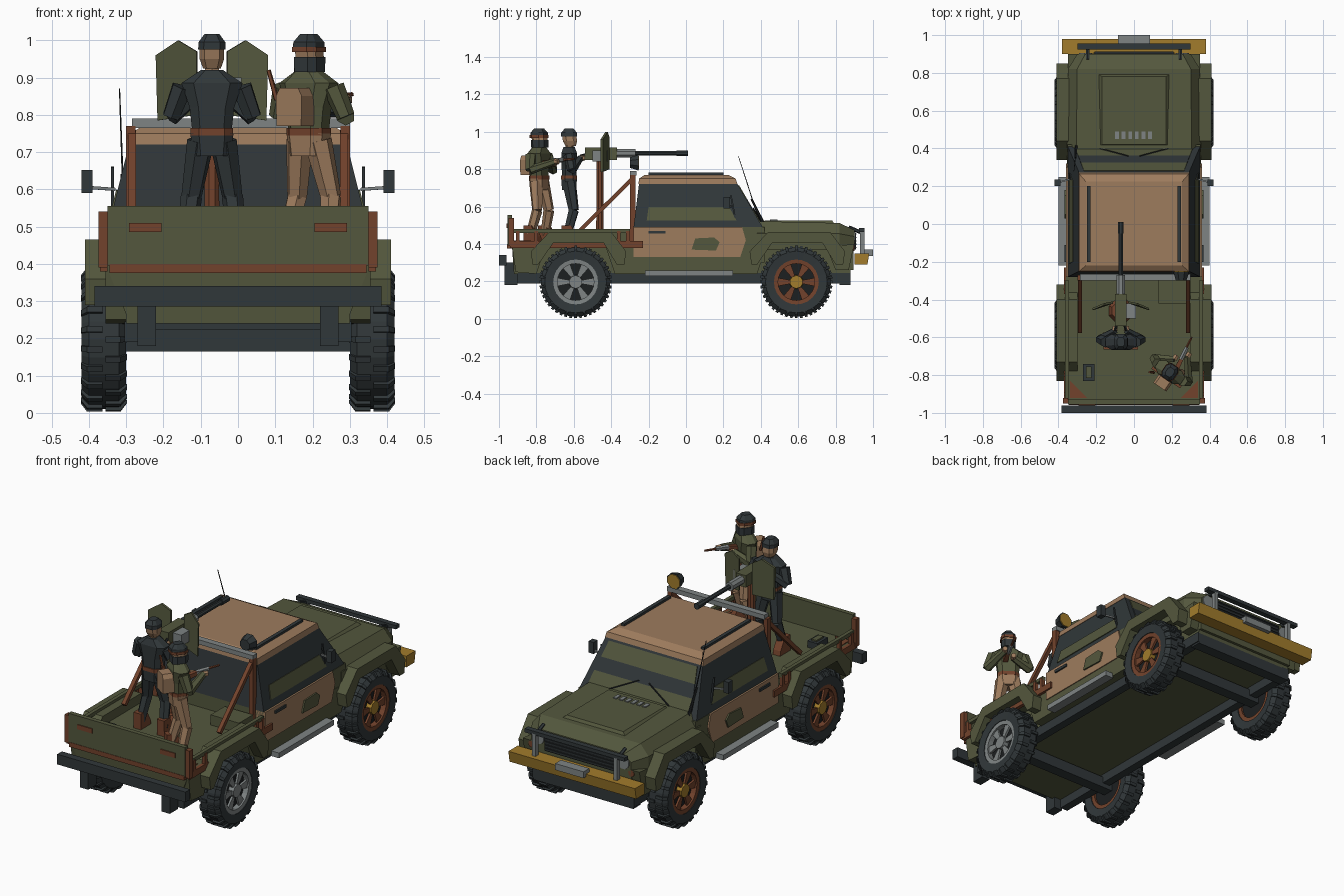
import bpy, bmesh, math
from mathutils import Vector

cube = bpy.data.objects.get("Cube")
if cube:
    bpy.data.objects.remove(cube, do_unlink=True)


def material(name, r, g, b):
    m = bpy.data.materials.new(name)
    m.use_nodes = True
    m.diffuse_color = (r, g, b, 1)
    m.node_tree.nodes["Principled BSDF"].inputs["Base Color"].default_value = (r, g, b, 1)
    return m


OLIVE = material("olive", .088, .096, .047)
TAN = material("tan", .34, .20, .11)
RUST = material("rust", .17, .055, .025)
DARK = material("dark slate", .03, .038, .041)
BLACK = material("black", .012, .014, .015)
GREY = material("grey", .21, .23, .23)
YELLOW = material("ochre yellow", .36, .20, .025)


def mesh(name, verts, faces, mat):
    bm = bmesh.new()
    vs = [bm.verts.new(v) for v in verts]
    for f in faces:
        bm.faces.new([vs[i] for i in f])
    bmesh.ops.recalc_face_normals(bm, faces=bm.faces)
    me = bpy.data.meshes.new(name)
    bm.to_mesh(me)
    bm.free()
    me.materials.append(mat)
    ob = bpy.data.objects.new(name, me)
    bpy.context.collection.objects.link(ob)
    return ob


def loft(name, rings, mat, closed=False):
    """Skin a row of equal rings; cap the ends unless closed into a loop."""
    n, k = len(rings[0]), len(rings)
    faces = [(i*n+j, i*n+(j+1) % n, (i+1) % k*n+(j+1) % n, (i+1) % k*n+j)
             for i in range(k if closed else k-1) for j in range(n)]
    if not closed:
        faces += [tuple(range(n)), tuple(range((k-1)*n, k*n))]
    return mesh(name, [p for r in rings for p in r], faces, mat)


def rect(x0, x1, y0, y1, z):
    return [(x0, y0, z), (x1, y0, z), (x1, y1, z), (x0, y1, z)]


def box(name, x0, x1, y0, y1, z0, z1, mat):
    return loft(name, [rect(x0, x1, y0, y1, z0), rect(x0, x1, y0, y1, z1)], mat)


def prism(name, yz, x0, x1, mat):
    return loft(name, [[(x, y, z) for y, z in yz] for x in (x0, x1)], mat)


def limb(name, a, b, r0, r1, mat, sides=6):
    """Tapered rod between two points."""
    a, b = Vector(a), Vector(b)
    q = (b-a).to_track_quat('Z', 'Y')
    ring = lambda c, r: [c + q @ Vector((r*math.cos(t), r*math.sin(t), 0))
                         for t in (math.tau*(i+.5)/sides for i in range(sides))]
    return loft(name, [ring(a, r0), ring(b, r1)], mat)


def panel(name, pts, mat, out, t=.006):
    """Thin plate lifted from the surface along 'out'."""
    o = Vector(out).normalized()*t
    return loft(name, [[Vector(p)-o for p in pts], [Vector(p)+o for p in pts]], mat)


# Wheels
def wheel(tag, s, cy, rim, hub):
    c = Vector((s*.36, cy, .197))
    def at(x, r, a):
        return c + Vector((s*x, r*math.cos(a), r*math.sin(a)))
    def lathe(name, prof, mat, n=24):
        loft(name, [[at(x, r, math.tau*i/n) for x, r in prof] for i in range(n)], mat, True)
    lathe(tag+"_tyre", [(-.055, .12), (-.06, .165), (-.04, .186), (.04, .186),
                        (.06, .165), (.055, .12)], DARK)
    lathe(tag+"_rim", [(-.05, .122), (.052, .122), (.05, .098), (-.05, .098)], rim)
    limb(tag+"_brake_disc", at(-.04, 0, 0), at(.02, 0, 0), .11, .11, BLACK, 16)
    limb(tag+"_hub", at(0, 0, 0), at(.05, 0, 0), .04, .035, hub, 10)
    for i in range(6):
        a = math.tau*i/6
        rim_pts = [(.03, a-.3), (.03, a+.3), (.11, a+.22), (.11, a-.22)]
        panel(tag+"_spoke", [at(.035, r, t) for r, t in rim_pts], rim, (s, 0, 0))
    for i in range(22):
        a = math.tau*i/22
        for k, o in ((-1, 0), (1, .14)):
            ends = [[at(x, r, a+o+d) for r, d in ((.165, -.045), (.165, .045), (h, .04), (h, -.04))]
                    for x, h in ((k*.004, .194), (k*.045, .194), (k*.062, .172))]
            loft(tag+"_tread_lug", ends, DARK)


for s, side in ((1, "left"), (-1, "right")):
    wheel("front_%s_wheel" % side, s, .59, RUST, YELLOW)
    grey = s > 0
    wheel("rear_%s_wheel" % side, s, -.59, GREY if grey else RUST, GREY if grey else YELLOW)

# Chassis and body core
box("body_core", -.3, .3, -.92, .88, .24, .41, OLIVE)
for y in (-.59, .59):
    box("axle_beam", -.32, .32, y-.03, y+.03, .165, .225, DARK)
box("rear_bumper", -.385, .385, -1, -.96, .285, .34, DARK)
box("front_crossbar", -.3, .3, .82, .88, .18, .24, DARK)
box("bed_floor", -.36, .36, -.93, -.27, .385, .415, OLIVE)

for s in (1, -1):
    X = lambda a, b: (s*a, s*b)
    box("chassis_rail", *X(.26, .305), -.9, .88, .19, .245, DARK)
    box("bumper_bracket", *X(.22, .27), -.97, -.9, .18, .3, DARK)
    # Lower side skins between the wheels
    prism("rear_side_skin", [(-.93, .385), (-.91, .25), (-.8, .24), (-.75, .385)], *X(.28, .355), OLIVE)
    prism("sill_skin", [(-.43, .385), (-.38, .24), (.38, .24), (.43, .385)], *X(.28, .355), OLIVE)
    prism("nose_side_skin", [(.75, .385), (.8, .26), (.87, .26), (.9, .4)], *X(.28, .35), OLIVE)
    # Fender flares
    for c in (-.57, .6):
        prism("fender_flare", [(c-.26, .36), (c-.16, .465), (c+.17, .465), (c+.25, .36), (c+.24, .29),
                               (c+.2, .29), (c+.13, .405), (c-.14, .405), (c-.22, .29), (c-.25, .29)],
              *X(.3, .41), OLIVE)
    # Door, handle, patch, step
    prism("door", [(-.28, .33), (.29, .33), (.32, .42), (.3, .49), (-.28, .49)], *X(.3, .36), TAN)
    for nm, yz, m in (("door_patch", [(.03, .37), (.05, .43), (.15, .435), (.18, .41), (.16, .365)], OLIVE),
                      ("door_handle", [(-.2, .455), (-.2, .47), (-.11, .47), (-.11, .455)], DARK)):
        panel(nm, [(s*.362, y, z) for y, z in yz], m, (1, 0, 0))
    box("side_step", *X(.35, .4), -.22, .25, .23, .258, GREY)
    # Bed rails and stanchions
    box("bed_side_band", *X(.35, .37), -.94, -.23, .38, .415, RUST)
    box("bed_rail", *X(.345, .365), -.93, -.3, .46, .48, OLIVE)
    for y in (-.9, -.8, -.36, -.31):
        box("rail_stanchion", *X(.35, .37), y-.01, y+.01, .4, .47, RUST)
    box("tailgate_post", *X(.35, .375), -.95, -.92, .39, .54, RUST)
    panel("bed_corner_plate", [(s*.34, -.92, .416), (s*.34, -.83, .416), (s*.25, -.92, .416)], RUST, (0, 0, 1), .003)
    box("tail_reflector", *X(.205, .293), -.96, -.95, .485, .51, RUST)
    # Roll bar
    box("roll_post", *X(.275, .3), -.3, -.27, .4, .77, RUST)
    limb("roll_brace", (s*.285, -.285, .75), (s*.285, -.57, .47), .015, .015, RUST, 4)
    # Mirrors
    limb("mirror_arm", (s*.33, .24, .6), (s*.4, .22, .605), .006, .006, GREY, 4)
    limb("mirror_post", (s*.337, .27, .5), (s*.337, .24, .66), .006, .006, DARK, 4)
    box("mirror", *X(.39, .42), .2, .235, .59, .652, DARK)
    # Roof rails
    box("roof_rail", *X(.23, .25), -.2, .2, .765, .782, DARK)
    # Headlamps and guard hoops
    limb("headlamp", (s*.255, .88, .43), (s*.255, .905, .43), .04, .036, GREY, 12)
    limb("indicator", (s*.3, .87, .38), (s*.3, .9, .38), .02, .018, RUST, 8)
    box("guard_post", *X(.235, .255), .93, .955, .34, .47, GREY)
    limb("guard_strut", (s*.245, .94, .46), (s*.245, .87, .49), .01, .01, DARK, 6)

# Tailgate
box("tailgate", -.35, .35, -.955, -.93, .395, .555, OLIVE)
box("tailgate_band", -.345, .345, -.957, -.92, .375, .4, RUST)
loft("tail_valance", [rect(-.29, .29, -.92, -.8, .24), rect(-.35, .35, -.93, -.8, .385)], OLIVE)

# Cab
box("cab_lower", -.352, .352, -.28, .42, .3, .49, OLIVE)
loft("cab_glasshouse", [rect(-.35, .35, -.28, .41, .49), rect(-.29, .29, -.25, .27, .73)], DARK)
loft("roof", [rect(-.295, .295, -.255, .275, .72), rect(-.29, .29, -.25, .265, .75),
              rect(-.255, .255, -.22, .225, .77)], TAN)
def cab_wall(u, t, s=0):
    """Point on the windscreen (s=0) or on a side window wall (s=+-1)."""
    if s:
        return (s*(.35-.06*t), u, .49+.24*t)
    return (u*(.35-.06*t), .41-.14*t, .49+.24*t)
for t0, t1, m in ((.02, .36, OLIVE), (.62, .93, OLIVE), (.36, .62, DARK)):
    panel("windscreen_band", [cab_wall(u, t, 0) for u, t in ((-.9, t0), (.9, t0), (.9, t1), (-.9, t1))],
          m, (0, .24, .14), .004)
for s in (1, -1):
    panel("side_window_band", [cab_wall(y, t, s) for y, t in ((-.21, .15), (.27, .15), (.23, .45), (-.2, .45))],
          OLIVE, (s*.24, 0, .06), .004)
    limb("wiper", (s*.2, .405, .51), (s*.03, .36, .59), .004, .004, BLACK, 4)

# Hood, grille and front bumper
def hood_ring(y, w, top, mid=.455):
    return [(-w, y, .37), (w, y, .37), (w, y, mid), (w*.86, y, top), (-w*.86, y, top), (-w, y, mid)]
loft("hood", [hood_ring(.38, .355, .522), hood_ring(.82, .35, .512), hood_ring(.9, .3, .475, .44)], OLIVE)
loft("hood_bulge", [rect(-.2, .2, .41, .8, .5), rect(-.17, .17, .42, .78, .527)], OLIVE)
for i in range(6):
    box("hood_vent", -.1+i*.035, -.08+i*.035, .45, .49, .52, .532, GREY)
box("grille", -.215, .215, .89, .908, .37, .46, BLACK)
for i in range(5):
    box("grille_bar", -.21, .21, .905, .912, .378+i*.018, .384+i*.018, DARK)
prism("front_bumper", [(.9, .29), (.97, .29), (.98, .35), (.9, .35)], -.38, .38, YELLOW)
box("guard_crossbar", -.3, .3, .925, .955, .465, .485, DARK)
box("winch_plate", -.085, .085, .95, 1, .335, .37, GREY)
box("nose_panel", -.3, .3, .86, .895, .26, .4, OLIVE)
limb("antenna", (-.305, .4, .5), (-.318, .28, .87), .004, .002, BLACK, 4)
limb("antenna_base", (-.305, .42, .5), (-.31, .35, .64), .008, .006, BLACK, 5)

# Roll bar top, work lamp and bed cargo
box("roll_crossbar", -.285, .3, -.3, -.265, .765, .79, GREY)
limb("work_lamp", (.25, -.3, .835), (.25, -.255, .835), .03, .045, DARK, 8)
limb("work_lamp_lens", (.25, -.256, .835), (.25, -.25, .835), .039, .039, YELLOW, 8)
box("bed_locker", .13, .3, -.42, -.3, .41, .47, OLIVE)
box("ammo_crate", -.27, -.21, -.83, -.74, .41, .45, DARK)
box("ammo_crate_lid", -.255, -.225, -.815, -.755, .45, .458, OLIVE)

# Mounted gun
GX = -.07
limb("gun_post", (GX, -.46, .41), (GX, -.46, .86), .022, .02, RUST, 8)
limb("gun_post_base", (GX, -.46, .41), (GX, -.46, .45), .07, .05, RUST, 8)
box("gun_receiver", GX-.03, GX+.03, -.54, -.37, .85, .915, OLIVE)
box("ammo_box", GX+.03, GX+.08, -.5, -.42, .84, .9, GREY)
for nm, y0, y1, r in (("barrel_jacket", -.38, -.27, .024), ("barrel", -.28, 0, .012), ("muzzle", -.05, .01, .017)):
    limb(nm, (GX, y0, .885), (GX, y1, .885), r, r, GREY if r > .02 else DARK, 8)
for s in (1, -1):
    panel("gun_shield", [(GX+s*x, y, z) for x, y, z in
                         ((.04, -.415, .8), (.04, -.415, .97), (.09, -.425, 1), (.15, -.45, .96), (.145, -.45, .785))],
          OLIVE, (s*.2, -1, 0))
    limb("gun_grip", (GX+s*.02, -.53, .88), (GX+s*.03, -.565, .87), .008, .008, BLACK, 5)


# Crew figures
def figure(tag, cx, cy, turn, jacket, trousers, hat, hands):
    ca, sa = math.cos(turn), math.sin(turn)
    P = lambda x, y, z: (cx+x*ca-y*sa, cy+x*sa+y*ca, z)
    R = lambda w, d, z, y=0: [P(x*w, k*d+y, z) for x, k in
                              ((-1, -.5), (-.6, -1), (.6, -1), (1, -.5), (1, .5), (.6, 1), (-.6, 1), (-1, .5))]
    loft(tag+"_torso", [R(.052, .038, .75), R(.06, .04, .82), R(.082, .042, .885), R(.03, .03, .92)], jacket)
    loft(tag+"_belt", [R(.057, .043, .745), R(.057, .043, .765)], RUST)
    loft(tag+"_hips", [R(.05, .038, .69), R(.058, .042, .75)], trousers)
    limb(tag+"_neck", P(0, 0, .9), P(0, .005, .94), .022, .022, TAN)
    loft(tag+"_head", [R(.024, .028, .925, .008), R(.033, .038, .95, .005), R(.033, .038, .985)], TAN)
    loft(tag+"_helmet", [R(.037, .042, .975), R(.036, .042, .995), R(.02, .024, 1.017)], hat)
    for s in (1, -1):
        hip, knee, foot = P(s*.03, 0, .73), P(s*.055, .025, .58), P(s*.07, -.01, .45)
        limb(tag+"_thigh", hip, knee, .038, .028, trousers)
        limb(tag+"_shin", knee, foot, .029, .024, trousers)
        loft(tag+"_boot", [[P(s*.07+x, y, z) for x, y in ((-.022, -.04), (.022, -.04), (.022, f), (-.022, f))]
                           for z, f in ((.415, .05), (.44, .045), (.5, .01))], RUST)
        shoulder, elbow, hand = P(s*.08, 0, .875), P(s*.11, .015, .795), P(*hands[s])
        limb(tag+"_upper_arm", shoulder, elbow, .03, .025, jacket)
        limb(tag+"_forearm", elbow, hand, .025, .018, jacket)
        limb(tag+"_hand", hand, P(hands[s][0], hands[s][1]+.025, hands[s][2]), .017, .014, TAN)
    return P, R


figure("gunner", GX, -.625, 0, DARK, DARK, DARK, {1: (.03, .06, .86), -1: (-.03, .06, .86)})
P, R = figure("guard", .19, -.785, -.6, OLIVE, TAN, DARK, {1: (.03, .12, .84), -1: (-.02, .07, .83)})
loft("guard_scarf", [R(.036, .041, .915, .004), R(.037, .042, .955, .004)], DARK)
loft("guard_goggles", [R(.04, .045, .968), R(.04, .045, .982)], RUST)
loft("guard_backpack", [[P(x, y, z) for x, y in ((-w, -.095), (w, -.095), (w, -.035), (-w, -.035))]
                        for z, w in ((.77, .04), (.85, .042), (.872, .03))], TAN)
limb("slung_stock", P(-.07, -.05, .84), P(-.09, -.06, .92), .008, .006, RUST, 5)
limb("rifle_stock", P(.02, .03, .83), P(.01, .1, .845), .018, .014, RUST, 4)
limb("rifle_body", P(.01, .09, .845), P(0, .16, .85), .014, .012, GREY, 6)
limb("rifle_barrel", P(0, .15, .85), P(-.01, .22, .855), .007, .006, RUST, 6)
